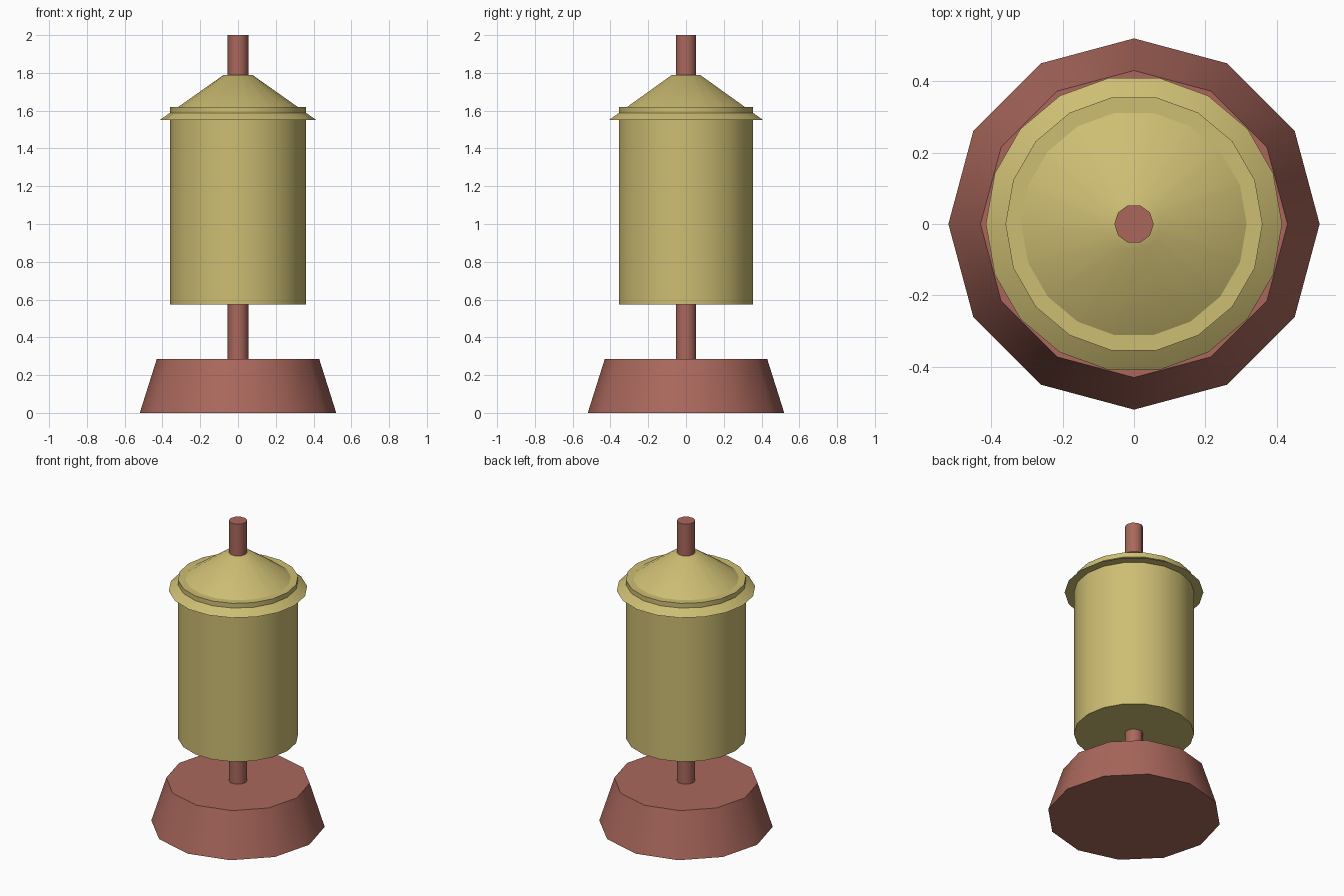
import bpy, math

if "Cube" in bpy.data.objects:
    bpy.data.objects.remove(bpy.data.objects["Cube"])


def material(name, rgb):
    m = bpy.data.materials.new(name)
    m.diffuse_color = (*rgb, 1)
    m.use_nodes = True
    m.node_tree.nodes["Principled BSDF"].inputs["Base Color"].default_value = m.diffuse_color
    return m


clay = material("clay red", (0.40, 0.137, 0.107))
straw = material("straw yellow", (0.61, 0.51, 0.17))


def frustum(name, sides, r_low, r_high, z_low, z_high, mat):
    """Capped round part with a vertex on the +x axis and smooth sides."""
    verts = [(r * math.cos(2 * math.pi * i / sides), r * math.sin(2 * math.pi * i / sides), z)
             for r, z in ((r_low, z_low), (r_high, z_high)) for i in range(sides)]
    faces = [(i, (i + 1) % sides, sides + (i + 1) % sides, sides + i) for i in range(sides)]
    faces += [tuple(reversed(range(sides))), tuple(range(sides, 2 * sides))]
    mesh = bpy.data.meshes.new(name)
    mesh.from_pydata(verts, [], faces)
    mesh.materials.append(mat)
    ob = bpy.data.objects.new(name, mesh)
    bpy.context.collection.objects.link(ob)
    bpy.ops.object.select_all(action='DESELECT')
    ob.select_set(True)
    bpy.context.view_layer.objects.active = ob
    bpy.ops.object.shade_smooth_by_angle(angle=math.radians(37))
    return ob


# Heavy foot and the spindle running through everything
frustum("base", 12, 0.52, 0.43, 0.0, 0.285, clay)
frustum("spindle", 10, 0.055, 0.055, 0.2, 2.0, clay)

# Drum, whose top rim pokes through the conical roof
frustum("drum", 18, 0.36, 0.36, 0.575, 1.62, straw)
frustum("roof", 18, 0.415, 0.075, 1.55, 1.79, straw)
